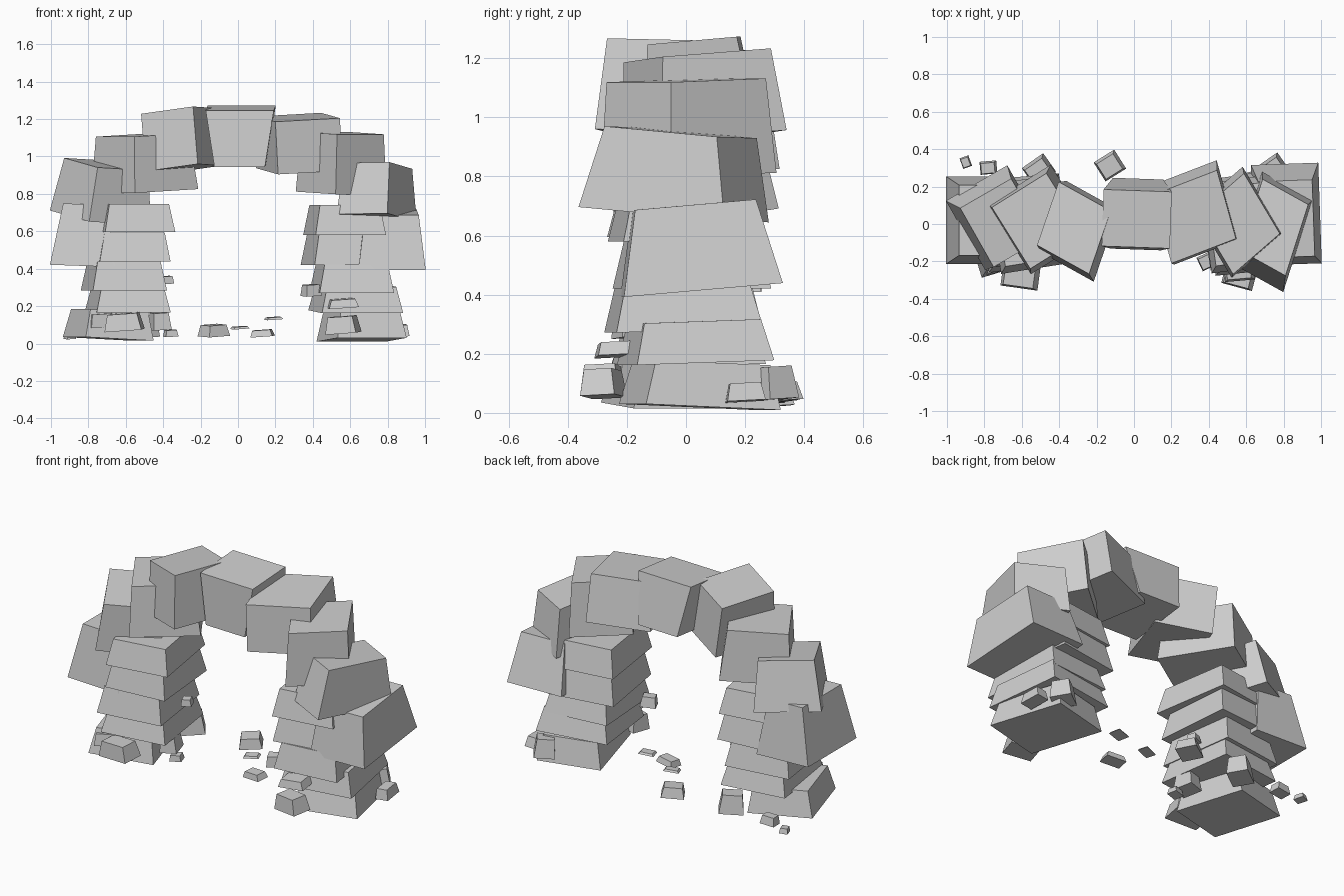
import bpy, bmesh, math
from mathutils import Matrix, Vector, Euler

stone = bpy.data.materials.new("grey_stone")
stone.diffuse_color = (0.62, 0.62, 0.62, 1)


def block(name, loc, size, rot=(0, 0, 0), taper=(0.85, 0.85), shear=0):
    """Flat-faced box, top face scaled by taper, plan sheared along x."""
    bm = bmesh.new()
    bmesh.ops.create_cube(bm, size=1)
    for v in bm.verts:
        t = taper if v.co.z > 0 else (1, 1)
        y = v.co.y * size[1] * t[1]
        v.co = Vector((v.co.x * size[0] * t[0] + shear * y, y, v.co.z * size[2]))
    turn = Euler([math.radians(a) for a in rot]).to_matrix().to_4x4()
    bm.transform(Matrix.Translation(loc) @ turn)
    me = bpy.data.meshes.new(name)
    bm.to_mesh(me)
    bm.free()
    me.materials.append(stone)
    ob = bpy.data.objects.new(name, me)
    bpy.context.collection.objects.link(ob)
    return ob


# Arch stones, left to right: location, size, rotation, taper, shear
arch = [
    ((-.825, .02, .58), (.35, .47, .33), (0, 2, 0), (.66, .8), 0),
    ((-.72, .02, .815), (.38, .43, .29), (8, 3, 30), (.83, .85), 0),
    ((-.505, .02, .965), (.40, .44, .30), (0, -3, 32), (.86, .88), 0),
    ((-.305, -.03, 1.09), (.32, .40, .31), (0, -7, -29), (1.0, .88), -.18),
    ((.015, .04, 1.11), (.27, .38, .30), (5, 0, -2), (1.35, .80), 0),
    ((.325, .05, 1.07), (.37, .44, .28), (4, -3, 21), (1.0, .86), .1),
    ((.555, .005, .965), (.36, .41, .32), (2, 0, 41), (.92, .9), .18),
    ((.745, -.03, .81), (.31, .51, .28), (-5, -1, -29), (.9, .77), -.2),
    ((.815, .04, .56), (.36, .54, .29), (5, 0, 2), (.80, .76), 0),
]
for i, args in enumerate(arch):
    block(f"arch_stone_{i + 1}", *args)

# Pillar courses: centre x, y, z, width, depth, height, tilt x, tilt y, turn z
left = [
    (-.69, -.03, .10, .38, .42, .15, 0, 3, 17),
    (-.59, .01, .23, .40, .47, .13, 0, 0, 8),
    (-.61, .00, .36, .40, .47, .155, 0, 0, 8),
    (-.57, .02, .515, .38, .47, .155, 0, 0, 5),
    (-.56, .00, .67, .38, .48, .15, 0, 0, 9),
]
right = [
    (.66, .05, .095, .38, .47, .15, -2.5, 0, 14),
    (.63, .03, .24, .44, .47, .14, 2, 0, 9),
    (.61, -.01, .355, .40, .50, .15, 2, 0, 6),
    (.57, .02, .505, .40, .48, .17, 0, 0, 9),
    (.57, .00, .66, .38, .48, .16, 0, 0, 8),
]
for side, courses in (("left", left), ("right", right)):
    for i, (x, y, z, w, d, h, tx, ty, turn) in enumerate(courses):
        block(f"{side}_pillar_stone_{i + 1}", (x, y, z), (w, d, h), (tx, ty, turn))

# Loose rubble around the feet: x, y, z, width, depth, height, turn z
rubble = [
    (-.61, -.28, .115, .20, .13, .09, -8),
    (-.74, -.20, .125, .14, .12, .07, 20),
    (-.42, -.05, .12, .10, .12, .09, 15),
    (-.36, -.08, .055, .07, .06, .035, 15),
    (-.13, .31, .07, .13, .12, .06, 32),
    (.01, .12, .085, .09, .06, .012, 20),
    (.13, -.02, .055, .12, .08, .035, -10),
    (.19, .10, .135, .09, .07, .012, 15),
    (.56, -.28, .10, .17, .12, .09, -15),
    (.56, -.24, .215, .16, .13, .045, 5),
    (.39, -.20, .285, .09, .08, .06, 25),
    (.87, .20, .07, .08, .13, .06, 5),
    (.75, .295, .10, .12, .12, .11, 35),
    (-.90, .33, .04, .05, .06, .03, 20),
    (-.78, .30, .06, .09, .07, .05, 5),
    (-.51, .285, .09, .14, .12, .11, 35),
    (-.38, .05, .34, .06, .06, .04, 20),
]
for i, (x, y, z, w, d, h, turn) in enumerate(rubble):
    block(f"rubble_{i + 1}", (x, y, z), (w, d, h), (3, -4, turn), (.8, .8))
